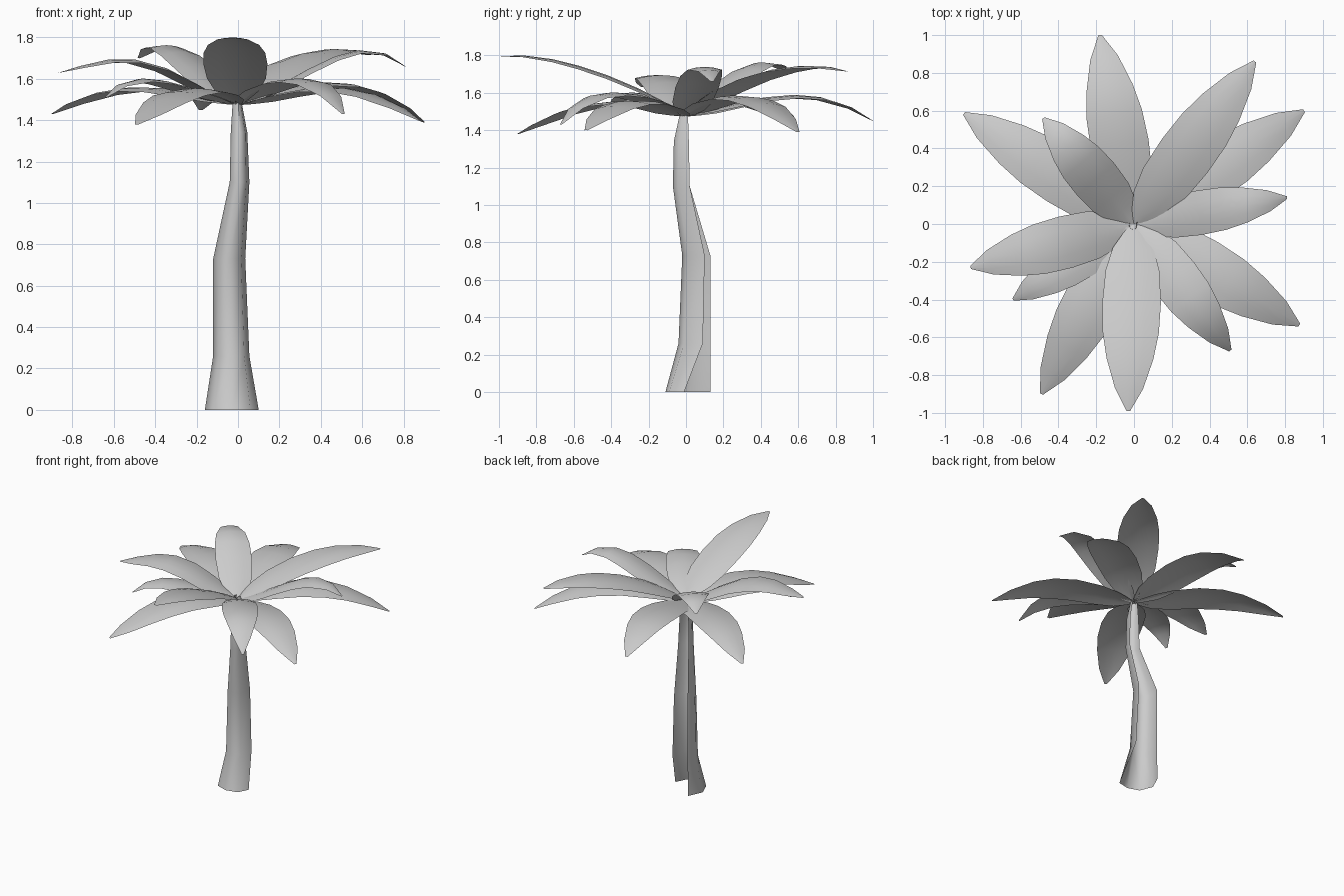
import bpy, math
from mathutils import Vector


def make_grid(name, rows):
    """Join rows of points into an open, smooth shaded sheet."""
    n = len(rows[0])
    faces = [(i * n + j, i * n + j + 1, (i + 1) * n + j + 1, (i + 1) * n + j)
             for i in range(len(rows) - 1) for j in range(n - 1)]
    mesh = bpy.data.meshes.new(name)
    mesh.from_pydata([p for r in rows for p in r], [], faces)
    mesh.update()
    ob = bpy.data.objects.new(name, mesh)
    bpy.context.collection.objects.link(ob)
    bpy.context.view_layer.objects.active = ob
    for o in bpy.context.selected_objects:
        o.select_set(False)
    ob.select_set(True)
    bpy.ops.object.shade_smooth_by_angle(angle=math.radians(60))
    return ob


# Trunk: bark sheet rolled round the front, open along the back
# height, then points from the back left edge round the front to the right edge
trunk_levels = [
    (0.00, (-0.11, 0.13), (-0.16, 0.02), (-0.12, -0.08), (-0.03, -0.11), (0.06, -0.09), (0.10, -0.01)),
    (0.26, (-0.105, 0.13), (-0.12, 0.05), (-0.09, -0.02), (-0.03, -0.04), (0.03, -0.01), (0.055, 0.09)),
    (0.73, (-0.105, 0.13), (-0.12, 0.06), (-0.09, 0.0), (-0.04, -0.02), (0.015, 0.01), (0.035, 0.10)),
    (1.10, (-0.035, 0.02), (-0.04, -0.02), (-0.025, -0.06), (0.01, -0.07), (0.04, -0.045), (0.055, 0.02)),
    (1.34, (-0.03, 0.015), (-0.035, -0.02), (-0.02, -0.055), (0.01, -0.065), (0.035, -0.04), (0.045, 0.015)),
    (1.50, (-0.02, 0.01), (-0.025, -0.01), (-0.015, -0.025), (0.0, -0.03), (0.01, -0.02), (0.015, 0.01)),
]
make_grid("trunk", [[(x, y, z) for x, y in ring] for z, *ring in trunk_levels])


# Leaves: tip x, tip y, half width, spine heights at 1/4, 1/2, 3/4 and tip
leaves = [
    (-0.18, 1.00, 0.155, 1.54, 1.585, 1.57, 1.45),
    (0.64, 0.86, 0.15, 1.62, 1.71, 1.745, 1.715),
    (0.90, 0.60, 0.15, 1.56, 1.585, 1.53, 1.39),
    (0.81, 0.14, 0.118, 1.57, 1.68, 1.74, 1.66),
    (0.875, -0.535, 0.15, 1.53, 1.56, 1.52, 1.40),
    (0.51, -0.67, 0.13, 1.56, 1.60, 1.58, 1.43),
    (-0.03, -0.99, 0.155, 1.62, 1.72, 1.785, 1.795),
    (-0.49, -0.90, 0.15, 1.54, 1.55, 1.49, 1.38),
    (-0.64, -0.40, 0.115, 1.53, 1.58, 1.60, 1.51),
    (-0.865, -0.23, 0.14, 1.58, 1.68, 1.69, 1.63),
    (-0.90, 0.585, 0.15, 1.53, 1.56, 1.53, 1.43),
    (-0.48, 0.56, 0.13, 1.58, 1.70, 1.765, 1.70),
]
# outline: position along the leaf, share of the half width
outline = [(0, 0.1), (0.05, 0.36), (0.13, 0.7), (0.25, 0.92), (0.42, 1.0),
           (0.58, 0.96), (0.72, 0.8), (0.88, 0.48), (1, 0.06)]


def curve_height(t, zs):
    """Smooth curve through evenly spaced heights."""
    n = len(zs) - 1
    total = 0
    for i, z in enumerate(zs):
        for j in range(n + 1):
            if j != i:
                z *= (t * n - j) / (i - j)
        total += z
    return total


for i, (tx, ty, half, *zs) in enumerate(leaves):
    tip = Vector((tx, ty, 0))
    side = Vector((-ty, tx, 0)).normalized()
    rows = []
    for t, w in outline:
        spine = tip * t + Vector((0, 0, curve_height(t, [1.475] + zs)))
        # edges droop slightly below the spine
        rows.append([spine + side * (s * w * half)
                     + Vector((0, 0, -0.02 * s * s * w))
                     for s in (1, 0.5, 0, -0.5, -1)])
    make_grid(f"leaf_{i + 1}", rows).data.flip_normals()
